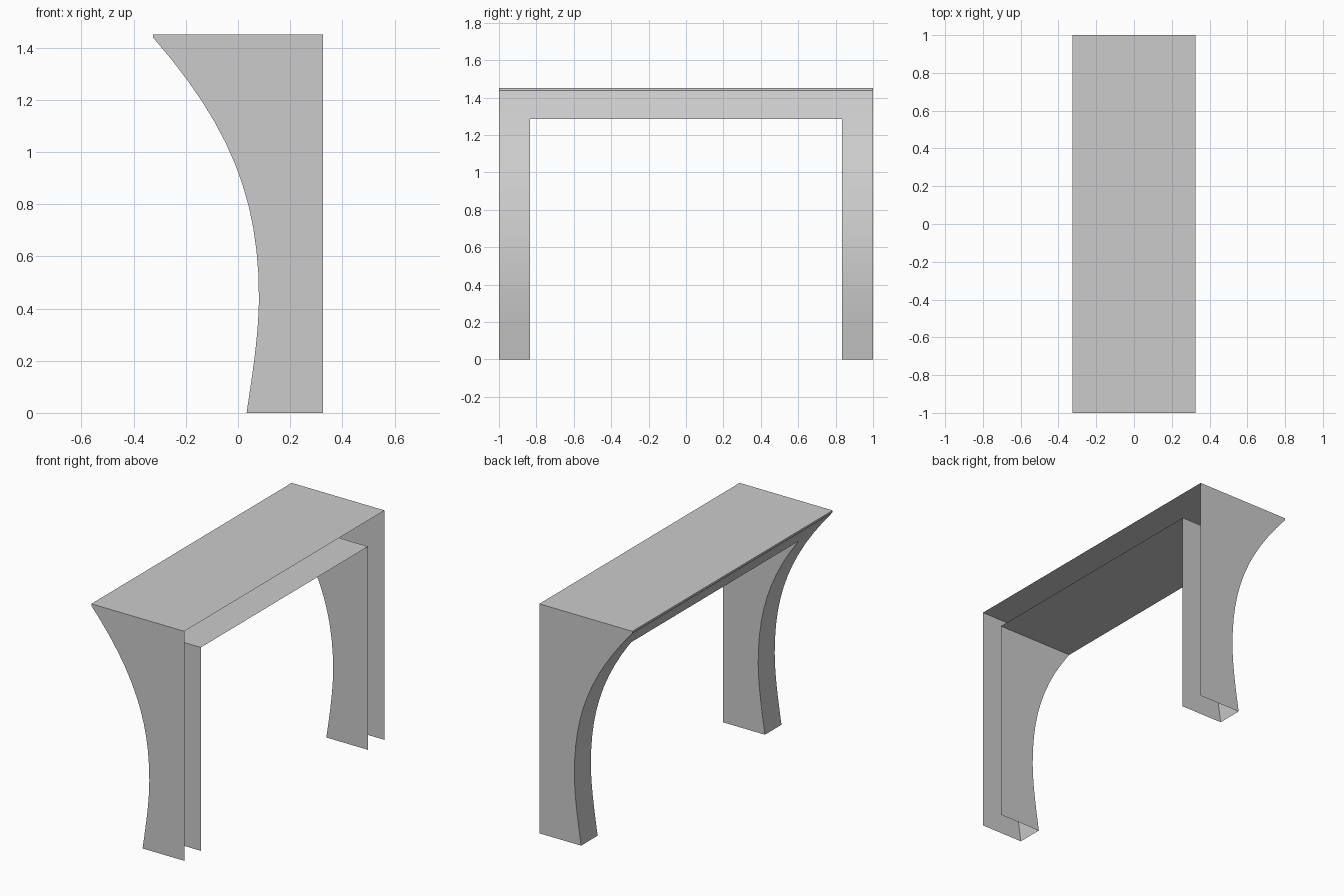
import bpy
import bmesh
import math
from mathutils import Vector
from mathutils.geometry import interpolate_bezier

cube = bpy.data.objects.get("Cube")
if cube:
    bpy.data.objects.remove(cube, do_unlink=True)

BACK, TIP, TOP, LINTEL, LIP = 0.325, -0.325, 1.45, 1.285, 1.438
OUTER, INNER = 1.0, 0.835

grey = bpy.data.materials.new("plain_grey")
grey.use_nodes = True
colour = (0.6, 0.6, 0.6, 1)
grey.diffuse_color = colour
grey.node_tree.nodes["Principled BSDF"].inputs["Base Color"].default_value = colour


def build(name, faces):
    """Make an object from faces given as lists of points."""
    bm = bmesh.new()
    for points in faces:
        bm.faces.new([bm.verts.new(p) for p in points])
    bmesh.ops.remove_doubles(bm, verts=bm.verts, dist=1e-5)
    bmesh.ops.recalc_face_normals(bm, faces=bm.faces)
    mesh = bpy.data.meshes.new(name)
    bm.to_mesh(mesh)
    bm.free()
    mesh.materials.append(grey)
    obj = bpy.data.objects.new(name, mesh)
    bpy.context.collection.objects.link(obj)
    return obj


def strip(a, b, y0, y1):
    """Quad swept along y between two profile points (x, z)."""
    return [(a[0], y0, a[1]), (b[0], y0, b[1]), (b[0], y1, b[1]), (a[0], y1, a[1])]


def curve(*points):
    knots = [Vector((x, z, 0)) for x, z in points]
    return [(p.x, p.y) for p in interpolate_bezier(*knots, 13)]


# Curved side profile, foot to tip, split at the lintel height
foot = curve((0.033, 0), (0.055, 0.15), (0.08, 0.3), (0.08, 0.445))
sweep = curve((0.08, 0.445), (0.08, 0.82), (-0.03, 1.1), (TIP, LIP))
profile = foot + sweep[1:]
i = next(k for k, p in enumerate(profile) if p[1] > LINTEL)
(x0, z0), (x1, z1) = profile[i - 1], profile[i]
lintel_x = x0 + (x1 - x0) * (LINTEL - z0) / (z1 - z0)
profile.insert(i, (lintel_x, LINTEL))
profile.append((TIP, TOP))

# Curved face, open between the legs, with a thin upright lip
faces = []
for a, b in zip(profile, profile[1:]):
    faces.append(strip(a, b, -OUTER, -INNER))
    faces.append(strip(a, b, INNER, OUTER))
    if a[1] >= LINTEL - 1e-6:
        faces.append(strip(a, b, -INNER, INNER))
curved_face = build("curved_face", faces)
bpy.context.view_layer.objects.active = curved_face
curved_face.select_set(True)
bpy.ops.object.shade_smooth_by_angle(angle=math.radians(30))

# Tabletop and lintel underside; the straight side and the feet stay open
build("top_panel", [strip((TIP, TOP), (BACK, TOP), -OUTER, OUTER)])
build("lintel_underside", [strip((lintel_x, LINTEL), (BACK, LINTEL), -INNER, INNER)])

# Outer and inner walls of both legs
for side, label in ((-1, "front"), (1, "rear")):
    outer = [(x, side * OUTER, z) for x, z in profile]
    outer += [(BACK, side * OUTER, TOP), (BACK, side * OUTER, 0)]
    build(label + "_outer_wall", [outer])
    inner = [(x, side * INNER, z) for x, z in profile[:i + 1]]
    inner += [(BACK, side * INNER, LINTEL), (BACK, side * INNER, 0)]
    build(label + "_inner_wall", [inner])
